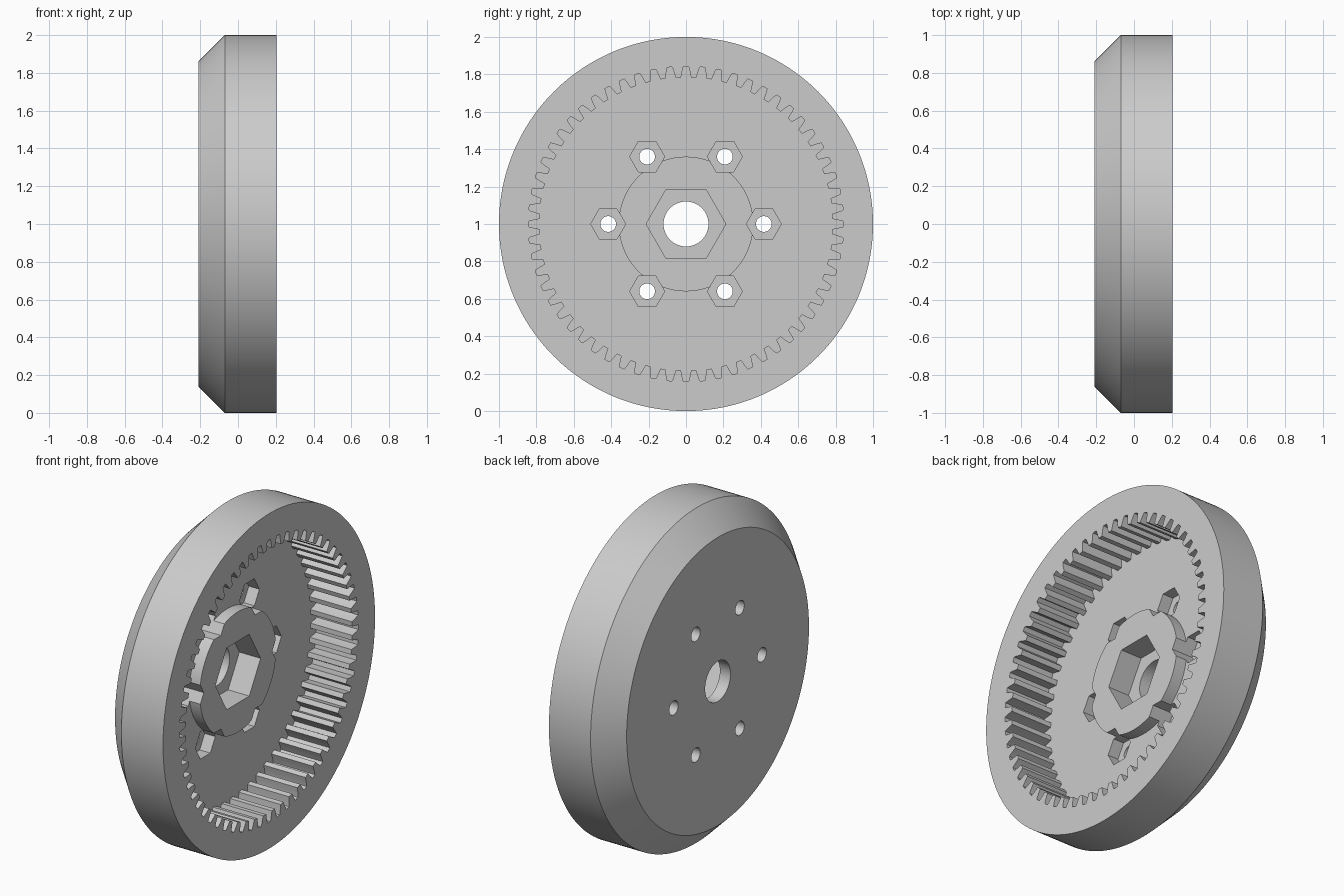
import bpy, bmesh, math
from math import cos, sin, pi, tau

if "Cube" in bpy.data.objects:
    bpy.data.objects.remove(bpy.data.objects["Cube"])

AXLE_Z = 1.0
BACK, FLOOR, FACE = -0.21, -0.07, 0.205      # stations along the axle
HUB_FACE, POCKET = 0.0, -0.14
TEETH = 60

grey = bpy.data.materials.new("plain grey")
grey.use_nodes = True
grey.diffuse_color = (0.6, 0.6, 0.6, 1)
grey.node_tree.nodes["Principled BSDF"].inputs["Base Color"].default_value = grey.diffuse_color


def ring(radius, sides, y=0.0, z=0.0):
    return [(y + radius * cos(tau * i / sides), z + radius * sin(tau * i / sides))
            for i in range(sides)]


def loft(name, sections):
    """Each item of sections is (list of closed (x, outline) stations)."""
    bm = bmesh.new()
    for stations in sections:
        loops = [[bm.verts.new((x, y, z + AXLE_Z)) for y, z in outline]
                 for x, outline in stations]
        for a, b in zip(loops, loops[1:]):
            for i in range(len(a)):
                j = (i + 1) % len(a)
                bm.faces.new((a[i], a[j], b[j], b[i]))
        bm.faces.new(loops[0][::-1])
        bm.faces.new(loops[-1])
    bmesh.ops.recalc_face_normals(bm, faces=bm.faces)
    mesh = bpy.data.meshes.new(name)
    bm.to_mesh(mesh)
    bm.free()
    mesh.materials.append(grey)
    obj = bpy.data.objects.new(name, mesh)
    bpy.context.collection.objects.link(obj)
    return obj


def combine(target, tool, operation):
    mod = target.modifiers.new("combine", "BOOLEAN")
    mod.operation, mod.solver, mod.object = operation, "EXACT", tool
    bpy.context.view_layer.objects.active = target
    bpy.ops.object.modifier_apply(modifier=mod.name)
    bpy.data.objects.remove(tool)


# Chamfered wheel body
wheel = loft("ring_gear_wheel", [[(BACK, ring(0.86, 192)), (FLOOR, ring(1, 192)),
                                  (FACE, ring(1, 192))]])

# Toothed cavity: every gap between teeth is a mirrored half profile
half_gap = [(0.785, 0.034), (0.806, 0.028), (0.826, 0.0225), (0.843, 0.016)]
gap = [(r, -a) for r, a in half_gap] + [(r, a) for r, a in reversed(half_gap)]
outline = [(r * cos(a + tau * k / TEETH), r * sin(a + tau * k / TEETH))
           for k in range(TEETH) for r, a in gap]
combine(wheel, loft("cavity_cutter", [[(FLOOR, outline), (FACE + 0.1, outline)]]), "DIFFERENCE")

# Raised hub on the cavity floor
hub = ring(0.36, 96)
combine(wheel, loft("hub", [[(FLOOR - 0.03, hub), (HUB_FACE, hub)]]), "UNION")

# Hexagonal pockets: one for the axle, six for bolts
bolts = ring(0.416, 6)
hexes = [ring(0.213, 6)] + [ring(0.0935, 6, y, z) for y, z in bolts]
combine(wheel, loft("pocket_cutter", [[(POCKET, h), (FACE, h)] for h in hexes]), "DIFFERENCE")

# Through holes
holes = [ring(0.12, 64)] + [ring(0.042, 32, y, z) for y, z in bolts]
combine(wheel, loft("hole_cutter", [[(BACK - 0.1, h), (FACE, h)] for h in holes]), "DIFFERENCE")

# Smooth round walls, sharp edges
bpy.ops.object.select_all(action="DESELECT")
wheel.select_set(True)
bpy.context.view_layer.objects.active = wheel
bpy.ops.object.shade_smooth_by_angle(angle=pi / 9)
